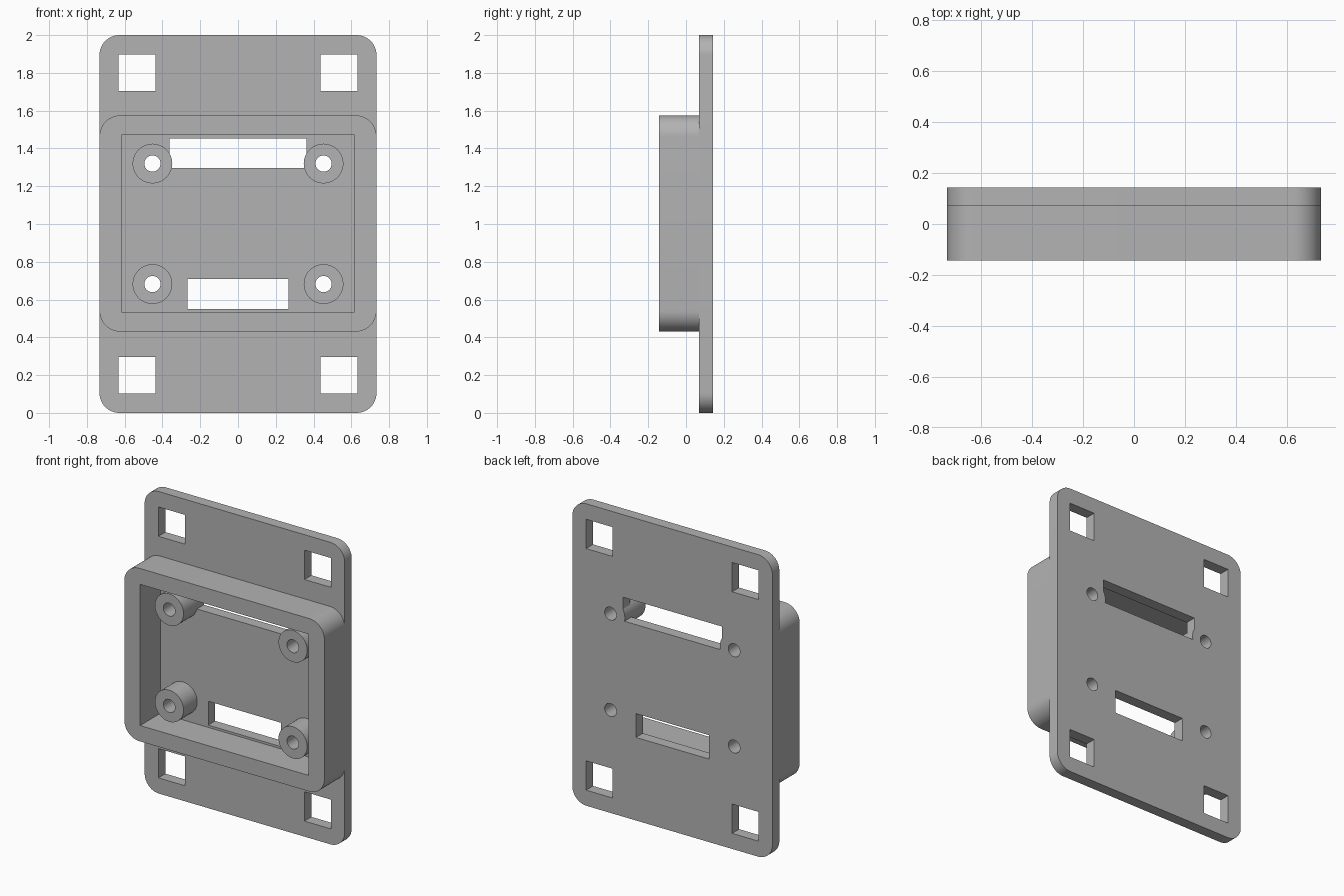
import bpy, bmesh
from math import sin, cos, pi

cube = bpy.data.objects.get("Cube")
if cube:
    bpy.data.objects.remove(cube, do_unlink=True)

BACK, FLOOR, FRONT, BOSS_TOP = 0.143, 0.07, -0.143, -0.073
HALF_W = 0.733

grey = bpy.data.materials.new("plain grey")
grey.use_nodes = True
grey.diffuse_color = (0.45, 0.45, 0.45, 1)
grey.node_tree.nodes["Principled BSDF"].inputs["Base Color"].default_value = (0.45, 0.45, 0.45, 1)


def circle(cx, cz, r, n=48):
    return [(cx + r * cos(2 * pi * i / n), cz + r * sin(2 * pi * i / n)) for i in range(n)]


def rect(x0, x1, z0, z1):
    return [(x0, z0), (x1, z0), (x1, z1), (x0, z1)]


def rounded_rect(half, z0, z1, r, steps=12):
    corners = [(half - r, z1 - r), (r - half, z1 - r), (r - half, z0 + r), (half - r, z0 + r)]
    return [(cx + r * cos((q + i / steps) * pi / 2), cz + r * sin((q + i / steps) * pi / 2))
            for q, (cx, cz) in enumerate(corners) for i in range(steps + 1)]


def extrude(name, outline, y0, y1):
    """Solid from an x-z outline, running from y0 to y1."""
    bm = bmesh.new()
    face = bm.faces.new([bm.verts.new((x, y0, z)) for x, z in outline])
    grown = bmesh.ops.extrude_face_region(bm, geom=[face])["geom"]
    for v in grown:
        if isinstance(v, bmesh.types.BMVert):
            v.co.y = y1
    bmesh.ops.recalc_face_normals(bm, faces=bm.faces)
    mesh = bpy.data.meshes.new(name)
    bm.to_mesh(mesh)
    bm.free()
    obj = bpy.data.objects.new(name, mesh)
    bpy.context.collection.objects.link(obj)
    mesh.materials.append(grey)
    return obj


def cut(obj, cutter):
    """Subtract the cutter from the part and discard it."""
    mod = obj.modifiers.new("cut", "BOOLEAN")
    mod.operation, mod.solver, mod.object = "DIFFERENCE", "EXACT", cutter
    bpy.context.view_layer.objects.active = obj
    bpy.ops.object.modifier_apply(modifier=mod.name)
    bpy.data.objects.remove(cutter, do_unlink=True)


boss_places = [(sx * 0.453, z, side + level) for sx, side in ((1, "left_"), (-1, "right_"))
               for z, level in ((1.32, "upper"), (0.682, "lower"))]

# Back plate with square mounting holes
plate = extrude("back_plate", rounded_rect(HALF_W, 0, 2, 0.105), FLOOR, BACK)
for x in (-0.535, 0.535):
    for z in (0.2, 1.8):
        cut(plate, extrude("hole", rect(x - 0.097, x + 0.097, z - 0.097, z + 0.097), -0.3, 0.3))

# Cable slots, leaving the material behind the standoffs
for half, z0, z1 in ((0.363, 1.297, 1.453), (0.267, 0.55, 0.708)):
    slot = extrude("slot", rect(-half, half, z0, z1), -0.3, 0.3)
    for x, z, label in boss_places:
        if z0 < z < z1:
            cut(slot, extrude("keep", circle(x, z, 0.105), -0.4, 0.4))
    cut(plate, slot)

# Raised frame around the pocket
frame = extrude("raised_frame", rounded_rect(HALF_W, 0.43, 1.575, 0.11), FRONT, FLOOR)
cut(frame, extrude("pocket", rect(-0.617, 0.617, 0.535, 1.47), -0.3, 0.3))
parts = [plate, frame]

# Standoffs, drilled right through the plate
for x, z, label in boss_places:
    boss = extrude(label + "_standoff", circle(x, z, 0.105), BOSS_TOP, FLOOR)
    for part in (boss, plate):
        cut(part, extrude("bore", circle(x, z, 0.043, 32), -0.3, 0.3))
    parts.append(boss)

# Smooth the curved walls, keep the edges sharp
bpy.ops.object.select_all(action="DESELECT")
for part in parts:
    part.select_set(True)
bpy.context.view_layer.objects.active = plate
bpy.ops.object.shade_smooth_by_angle(angle=pi / 6)
